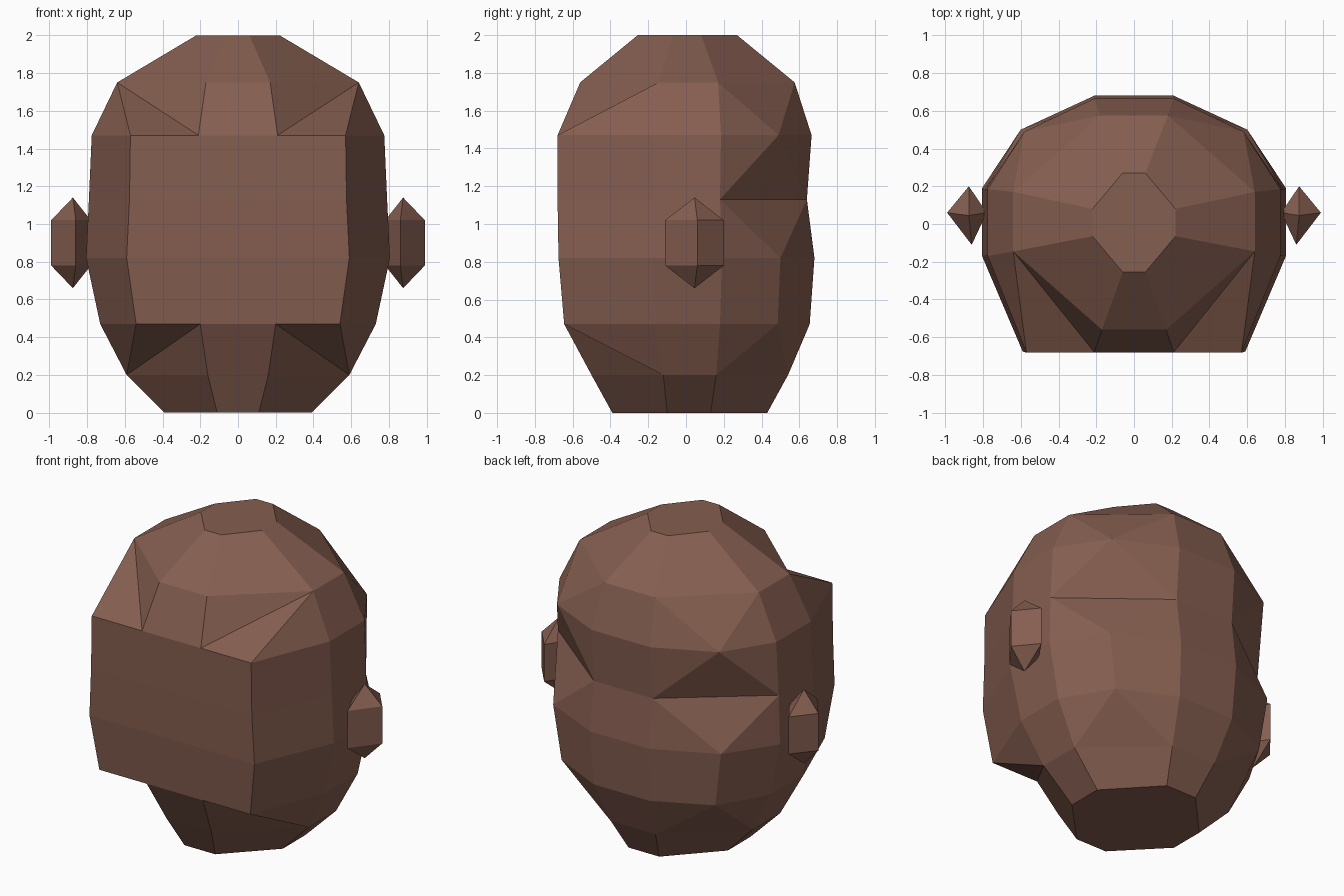
import bpy, bmesh

if "Cube" in bpy.data.objects:
    bpy.data.objects.remove(bpy.data.objects["Cube"])

brown = bpy.data.materials.new("warm brown")
brown.diffuse_color = (0.235, 0.112, 0.080, 1)
brown.use_nodes = True
brown.node_tree.nodes["Principled BSDF"].inputs["Base Color"].default_value = brown.diffuse_color

# Half rings (x > 0) from front to back:
# front, front corner, front side, back side, back corner, back.
# None marks a ring that skips that corner.
RINGS = [
    (0.00, [(.11, -.39), None, (.39, -.10), (.39, .13), None, (.11, .43)]),
    (0.20, [(.16, -.50), None, (.59, -.12), (.59, .16), None, (.16, .54)]),
    (0.47, [(.20, -.645), (.54, -.645), (.73, -.16), (.73, .18), (.55, .485), (.20, .655)]),
    (0.82, [(.21, -.675), (.59, -.675), (.805, -.17), (.805, .19), (.60, .50), (.21, .68)]),
    (1.13, [(.21, -.68), (.575, -.68), (.79, -.17), (.79, .18), None, (.21, .64)]),
    (1.47, [(.21, -.68), (.57, -.68), (.775, -.17), (.775, .185), (.58, .49), (.21, .665)]),
    (1.75, [(.17, -.56), None, (.64, -.145), (.64, .17), None, (.18, .575)]),
    (2.00, [(.06, -.255), None, (.22, -.065), (.22, .08), None, (.06, .27)]),
]


def finish(bm, name):
    bmesh.ops.recalc_face_normals(bm, faces=bm.faces)
    mesh = bpy.data.meshes.new(name)
    bm.to_mesh(mesh)
    bm.free()
    mesh.materials.append(brown)
    obj = bpy.data.objects.new(name, mesh)
    bpy.context.collection.objects.link(obj)
    return obj


def corner_patch(full, bare, i, j, k, front):
    """Triangles joining a ring with corner j to one without it."""
    if front:   # crease runs from the centre of the face to the side
        return [(bare[i], full[i], bare[k]), (full[i], full[j], bare[k]), (full[j], full[k], bare[k])]
    return [(bare[i], full[i], full[j]), (bare[i], full[j], bare[k]), (full[j], full[k], bare[k])]


def head():
    bm = bmesh.new()
    halves = []
    for s in (1, -1):
        rows = [[bm.verts.new((s * p[0], p[1], z)) if p else None for p in pts] for z, pts in RINGS]
        halves.append(rows)
        for a, b in zip(rows, rows[1:]):
            faces = [(a[2], a[3], b[3], b[2])]
            for i, j, k, front in ((0, 1, 2, True), (5, 4, 3, False)):
                if a[j] and b[j]:
                    faces += [(a[i], a[j], b[j], b[i]), (a[j], a[k], b[k], b[j])]
                elif a[j]:
                    faces += corner_patch(a, b, i, j, k, front)
                elif b[j]:
                    faces += corner_patch(b, a, i, j, k, front)
                else:
                    faces.append((a[i], a[k], b[k], b[i]))
            for f in faces:
                bm.faces.new(f)
    # centre strips down the face and the back
    right, left = halves
    for n in range(len(RINGS) - 1):
        for c in (0, 5):
            bm.faces.new((right[n][c], right[n + 1][c], left[n + 1][c], left[n][c]))
    # crown and neck caps
    for n in (0, -1):
        loop = right[n] + left[n][::-1]
        bm.faces.new([v for v in loop if v])
    return finish(bm, "head")


def ear(name, s):
    # diamond prism with pointed ends
    bm = bmesh.new()
    diamond = [(.99, .06), (.875, .20), (.78, .06), (.86, -.11)]
    low, high = [[bm.verts.new((s * x, y, z)) for x, y in diamond] for z in (.78, 1.02)]
    tip_low = bm.verts.new((s * .875, .045, .66))
    tip_high = bm.verts.new((s * .875, .045, 1.14))
    for i in range(4):
        j = (i + 1) % 4
        bm.faces.new((low[i], low[j], high[j], high[i]))
        bm.faces.new((low[i], low[j], tip_low))
        bm.faces.new((high[i], high[j], tip_high))
    return finish(bm, name)


head()
ear("right_ear", 1)
ear("left_ear", -1)
